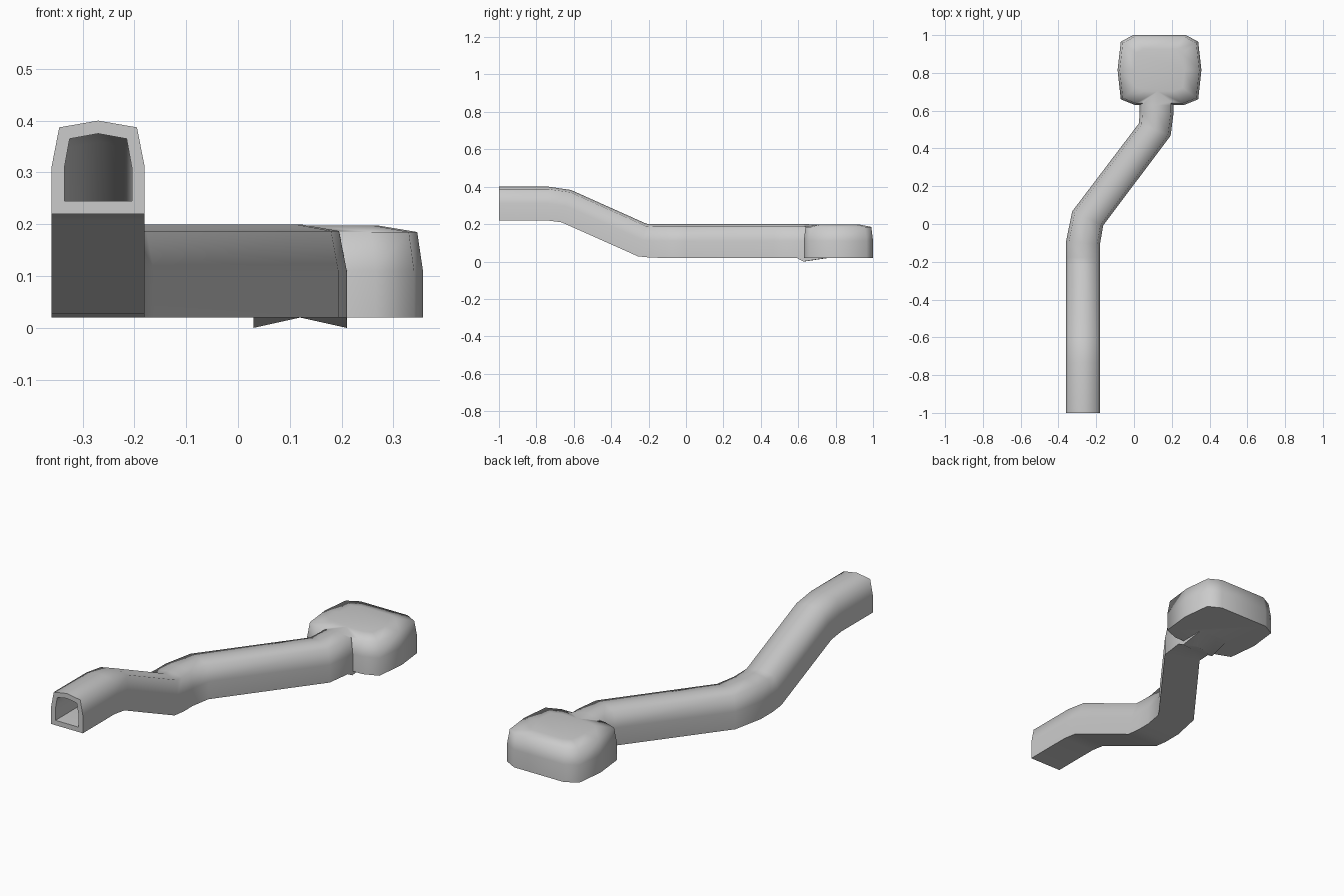
import bpy, bmesh
from mathutils import Vector

if "Cube" in bpy.data.objects:
    bpy.data.objects.remove(bpy.data.objects["Cube"])


def loft(name, rings):
    """Skin a list of closed rings and cap both ends."""
    bm = bmesh.new()
    loops = [[bm.verts.new(p) for p in ring] for ring in rings]
    n = len(loops[0])
    for a, b in zip(loops, loops[1:]):
        for i in range(n):
            j = (i + 1) % n
            bm.faces.new((a[i], a[j], b[j], b[i]))
    bm.faces.new(loops[0])
    bm.faces.new(loops[-1])
    bmesh.ops.recalc_face_normals(bm, faces=bm.faces)
    mesh = bpy.data.meshes.new(name)
    bm.to_mesh(mesh)
    bm.free()
    ob = bpy.data.objects.new(name, mesh)
    bpy.context.collection.objects.link(ob)
    return ob


# Duct cross-sections (side, up) about the duct centre; point 0 and 2 are the lower corners
OUTER = [(-.09, -.09), (0, -.09), (.09, -.09), (.09, 0), (.075, .077),
         (0, .09), (-.075, .077), (-.09, 0)]
INNER = [(-.065, -.065), (0, -.065), (.065, -.065), (.065, 0), (.055, .055),
         (0, .065), (-.055, .055), (-.065, 0)]

# Duct centreline: x, y, z, width scale, height scale, lower corner dip
PATH = [(-.27, -1, .31, 1, 1, 0), (-.27, -.74, .31, 1, 1, 0),
        (-.27, -.64, .296, 1, 1, 0), (-.27, -.235, .115, 1, 1, 0),
        (-.27, -.18, .11, 1, 1, 0), (-.27, -.1, .11, 1, 1, 0),
        (-.245, .03, .11, 1, 1, 0), (.11, .5, .11, 1, 1, 0),
        (.12, .595, .11, 1, 1, 0), (.12, .63, .11, 1, 1, .02),
        (.13, .8, .11, .9, .94, 0)]


def sweep(name, section, path, use_dip):
    pts = [Vector(p[:3]) for p in path]
    rings = []
    for k, p in enumerate(pts):
        t = Vector()
        if k > 0:
            t += (p - pts[k - 1]).normalized()
        if k < len(pts) - 1:
            t += (pts[k + 1] - p).normalized()
        side = t.cross(Vector((0, 0, 1))).normalized()
        up = side.cross(t).normalized()
        w, h, dip = path[k][3:]
        rings.append([p + side * u * w + up * (v * h - (dip if use_dip and i in (0, 2) else 0))
                      for i, (u, v) in enumerate(section)])
    return loft(name, rings)


# Head plan outline, right half relative to its centre; mirrored for the left
HALF = [(.13, -.185), (.205, -.155), (.222, 0), (.205, .15), (.14, .185)]
PLAN = HALF + [(-x, y) for x, y in reversed(HALF)]


def head(name, levels):
    return loft(name, [[(.135 + x * s, .815 + y * s, z) for x, y in PLAN] for z, s in levels])


def boolean(target, other, op):
    m = target.modifiers.new(op.title(), 'BOOLEAN')
    m.operation = op
    m.solver = 'EXACT'
    m.object = other
    bpy.context.view_layer.objects.active = target
    bpy.ops.object.modifier_apply(modifier=m.name)
    bpy.data.objects.remove(other)


# Outer shell: swept duct joined to the outlet head
duct = sweep("duct_with_outlet_head", OUTER, PATH, True)
boolean(duct, head("head", [(.02, 1), (.11, 1), (.185, .95), (.198, .6)]), 'UNION')

# Hollow inside, open at the front end
inner_path = [(-.27, -1.1, .31, 1, 1, 0)] + PATH[1:]
boolean(duct, sweep("duct_bore", INNER, inner_path, False), 'DIFFERENCE')
boolean(duct, head("head_cavity", [(.045, .88), (.11, .88), (.16, .84), (.173, .55)]), 'DIFFERENCE')

# Smooth sides with crisp bottom and mouth edges
bpy.ops.object.select_all(action='DESELECT')
duct.select_set(True)
bpy.context.view_layer.objects.active = duct
bpy.ops.object.shade_smooth_by_angle(angle=1.3)
